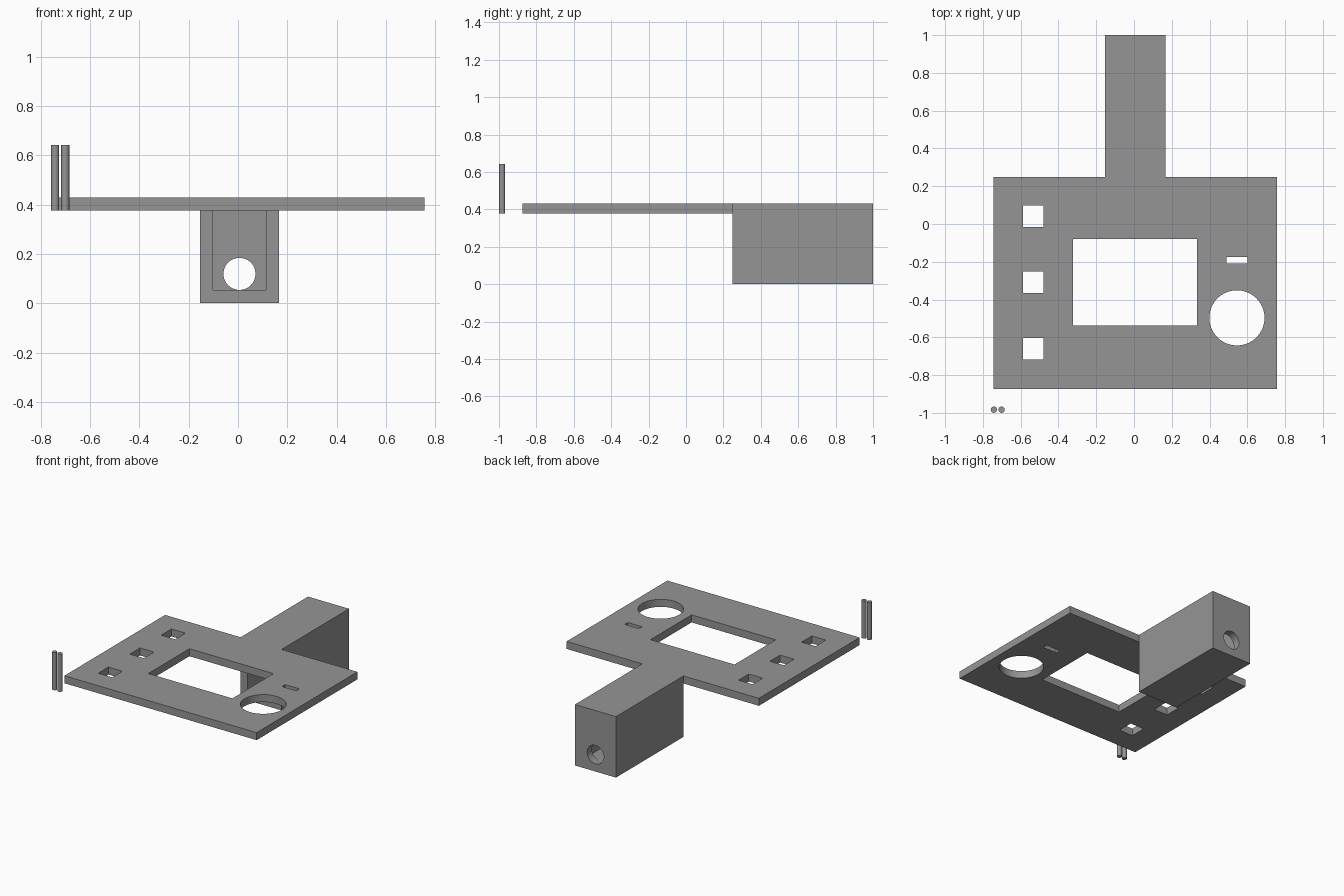
import bpy
import math

if "Cube" in bpy.data.objects:
    bpy.data.objects.remove(bpy.data.objects["Cube"])

grey = bpy.data.materials.new("mid_grey")
grey.diffuse_color = (0.3, 0.3, 0.3, 1)
grey.use_nodes = True
grey.node_tree.nodes["Principled BSDF"].inputs["Base Color"].default_value = grey.diffuse_color


def box(name, x, y, z):
    """Box from its (min, max) ranges on each axis."""
    bpy.ops.mesh.primitive_cube_add(size=1, location=[sum(r) / 2 for r in (x, y, z)])
    ob = bpy.context.object
    ob.name = name
    ob.scale = [r[1] - r[0] for r in (x, y, z)]
    bpy.ops.object.transform_apply(location=False, rotation=False, scale=True)
    ob.data.materials.append(grey)
    return ob


def rod(name, center, radius, length, sides, rotation=(0, 0, 0)):
    bpy.ops.mesh.primitive_cylinder_add(vertices=sides, radius=radius, depth=length,
                                        location=center, rotation=rotation)
    ob = bpy.context.object
    ob.name = name
    ob.data.materials.append(grey)
    return ob


def cut(target, cutters):
    """Subtract the cutters, then discard them."""
    bpy.ops.object.select_all(action='DESELECT')
    target.select_set(True)
    bpy.context.view_layer.objects.active = target
    for c in cutters:
        mod = target.modifiers.new("cut", 'BOOLEAN')
        mod.operation = 'DIFFERENCE'
        mod.solver = 'EXACT'
        mod.object = c
        bpy.ops.object.modifier_apply(modifier=mod.name)
        bpy.data.objects.remove(c)
    smooth(target)


def smooth(ob):
    bpy.ops.object.select_all(action='DESELECT')
    ob.select_set(True)
    bpy.context.view_layer.objects.active = ob
    bpy.ops.object.shade_smooth_by_angle(angle=math.radians(30))


BOTTOM, TOP = 0.377, 0.43
THROUGH = (0.3, 0.5)

# Face plate with screen window, three button holes, slot and dial hole
plate = box("face_plate", (-0.743, 0.757), (-0.873, 0.249), (BOTTOM, TOP))
holes = [box("window_cutter", (-0.323, 0.333), (-0.538, -0.08), THROUGH),
         box("slot_cutter", (0.489, 0.601), (-0.209, -0.174), THROUGH),
         rod("dial_cutter", (0.545, -0.497, 0.4), 0.146, 0.2, 64)]
for y in (0.042, -0.308, -0.661):
    holes.append(box("button_cutter", (-0.588, -0.479), (y - 0.057, y + 0.057), THROUGH))
cut(plate, holes)

# Hollow handle, open at the front, with a round cable hole in the back wall
handle = box("handle", (-0.154, 0.166), (0.249, 1.0), (0, TOP))
cut(handle, [box("cavity_cutter", (-0.101, 0.113), (0.1, 0.947), (0.053, BOTTOM)),
             rod("cable_cutter", (0.006, 0.98, 0.119), 0.065, 0.2, 48,
                 (math.pi / 2, 0, 0))])

# Pair of loose pins beside the plate
for i, x in enumerate((-0.742, -0.701)):
    smooth(rod(f"pin_{i + 1}", (x, -0.983, (BOTTOM + 0.642) / 2), 0.0165,
               0.642 - BOTTOM, 32))
